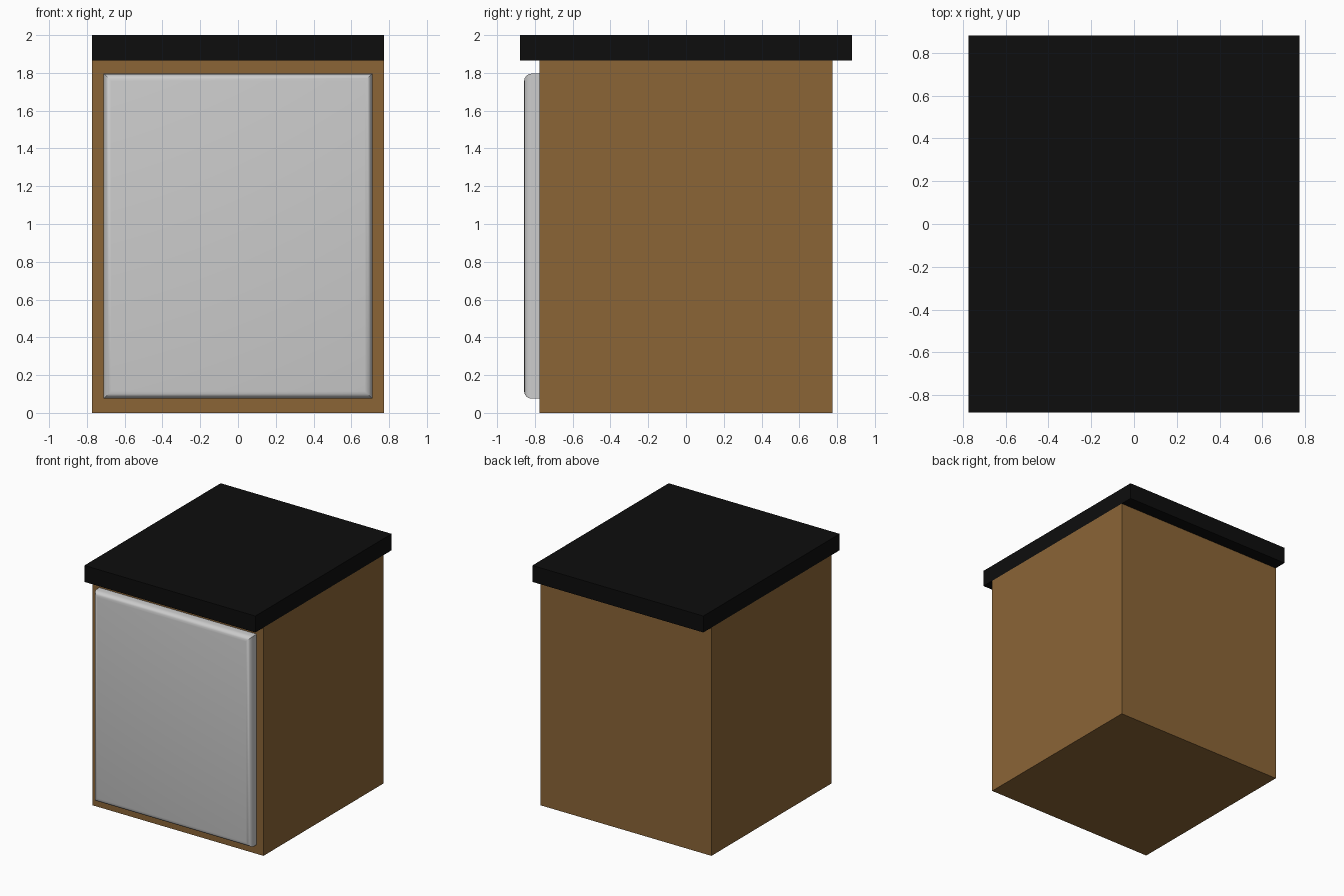
import bpy, bmesh
from mathutils import Vector

if "Cube" in bpy.data.objects:
    bpy.data.objects.remove(bpy.data.objects["Cube"])


def material(name, rgb):
    m = bpy.data.materials.new(name)
    m.diffuse_color = (*rgb, 1)
    m.use_nodes = True
    m.node_tree.nodes["Principled BSDF"].inputs["Base Color"].default_value = m.diffuse_color
    return m


wood = material("brown wood", (0.258, 0.130, 0.037))
black = material("black worktop", (0.004, 0.004, 0.004))
white = material("pale grey door", (0.60, 0.60, 0.60))


def box(name, lo, hi, mat, front_bevel=0):
    """Box between two corners; optionally round the edges of its front face."""
    lo, hi = Vector(lo), Vector(hi)
    bm = bmesh.new()
    bmesh.ops.create_cube(bm, size=1)
    for v in bm.verts:
        v.co = (lo + hi) / 2 + v.co * (hi - lo)
    if front_bevel:
        edges = [e for e in bm.edges
                 if all(abs(v.co.y - lo.y) < 1e-5 for v in e.verts)]
        bmesh.ops.bevel(bm, geom=edges, offset=front_bevel, segments=4,
                        profile=0.5, affect='EDGES')
    mesh = bpy.data.meshes.new(name)
    bm.to_mesh(mesh)
    bm.free()
    mesh.materials.append(mat)
    obj = bpy.data.objects.new(name, mesh)
    bpy.context.collection.objects.link(obj)
    return obj


# Cabinet carcass
box("cabinet_body", (-0.773, -0.775, 0), (0.773, 0.775, 1.866), wood)

# Overhanging worktop
box("worktop", (-0.773, -0.88, 1.866), (0.773, 0.88, 2.0), black)

# Door with softly rounded front edges
door = box("door", (-0.711, -0.857, 0.075), (0.711, -0.775, 1.796), white, 0.04)
bpy.context.view_layer.objects.active = door
door.select_set(True)
bpy.ops.object.shade_smooth_by_angle()
